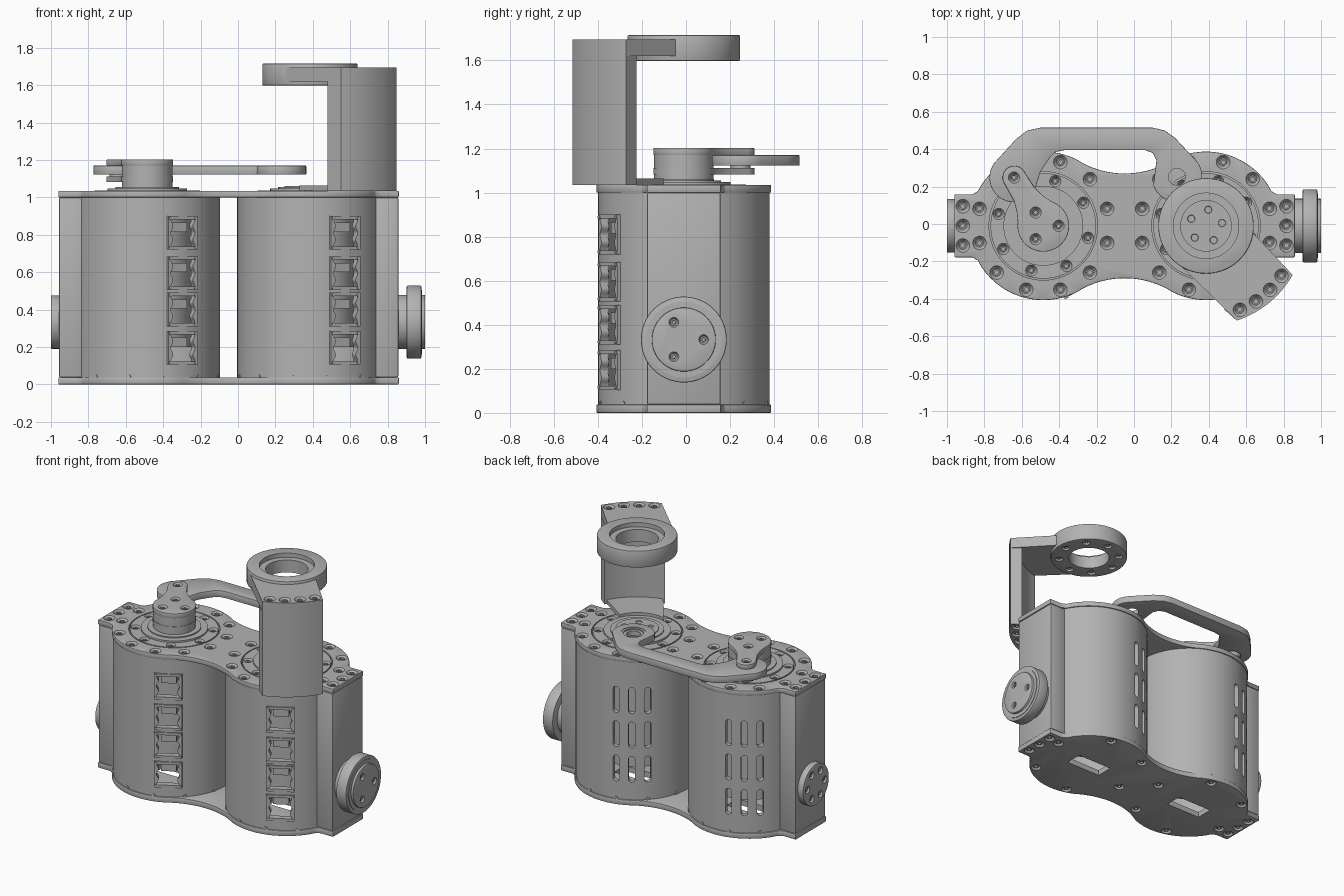
import bpy, bmesh
from math import sin, cos, pi, radians
from mathutils import Matrix, Vector

if "Cube" in bpy.data.objects:
    bpy.data.objects.remove(bpy.data.objects["Cube"])

grey = bpy.data.materials.new("machined grey")
grey.use_nodes = True
grey.diffuse_color = (0.45, 0.45, 0.45, 1)
grey.node_tree.nodes["Principled BSDF"].inputs["Base Color"].default_value = grey.diffuse_color

MID, HALF, R = -0.05, 0.435, 0.39
LEFT, RIGHT = MID - HALF, MID + HALF
AXIS_Y = -0.01          # both drum axes sit just in front of the centre
I = Matrix.Identity(4)


# ---- helpers ----
def arc(cx, cy, r, a0, a1, n=24):
    return [(cx + r * cos(radians(a0 + (a1 - a0) * i / n)),
             cy + r * sin(radians(a0 + (a1 - a0) * i / n))) for i in range(n + 1)]


def circle(cx, cy, r, n=64):
    return arc(cx, cy, r, 0, 360, n)[:-1]


def rect(w, h, cx=0, cy=0):
    return [(cx - w / 2, cy - h / 2), (cx + w / 2, cy - h / 2),
            (cx + w / 2, cy + h / 2), (cx - w / 2, cy + h / 2)]


def prism(bm, pts, z0, z1, m=I):
    lo = [bm.verts.new(m @ Vector((x, y, z0))) for x, y in pts]
    hi = [bm.verts.new(m @ Vector((x, y, z1))) for x, y in pts]
    bm.faces.new(lo[::-1])
    bm.faces.new(hi)
    for i in range(len(pts)):
        j = (i + 1) % len(pts)
        bm.faces.new((lo[i], lo[j], hi[j], hi[i]))


def finish(bm, name):
    bmesh.ops.recalc_face_normals(bm, faces=bm.faces)
    me = bpy.data.meshes.new(name)
    bm.to_mesh(me)
    bm.free()
    me.materials.append(grey)
    ob = bpy.data.objects.new(name, me)
    ob.location.y = AXIS_Y
    bpy.context.collection.objects.link(ob)
    return ob


def part(name, *prisms, m=I, bevel=0):
    bm = bmesh.new()
    for pts, z0, z1 in prisms:
        prism(bm, pts, z0, z1, m)
    ob = finish(bm, name)
    if bevel:
        mod = ob.modifiers.new("edge", "BEVEL")
        mod.width, mod.segments, mod.limit_method = bevel, 2, "ANGLE"
        apply(ob)
    return ob


def apply(ob):
    bpy.context.view_layer.objects.active = ob
    for mod in list(ob.modifiers):
        bpy.ops.object.modifier_apply(modifier=mod.name)


def cut(ob, bm):
    cutter = finish(bm, "cutter")
    mod = ob.modifiers.new("cut", "BOOLEAN")
    mod.operation, mod.object, mod.solver = "DIFFERENCE", cutter, "EXACT"
    apply(ob)
    bpy.data.objects.remove(cutter)


def cut_prisms(ob, *prisms):
    bm = bmesh.new()
    for pts, z0, z1 in prisms:
        prism(bm, pts, z0, z1)
    cut(ob, bm)


def screws(ob, name, pts, z, r, up=1, m=I):
    """Countersunk holes with socket heads sitting inside them."""
    holes, heads = bmesh.new(), bmesh.new()
    for x, y in pts:
        place = m @ Matrix.Translation((x, y, z)) @ Matrix.Diagonal((1, 1, up, 1))
        bmesh.ops.create_cone(holes, cap_ends=True, segments=20, radius1=r * .6, radius2=r * 1.04,
                              depth=.022, matrix=place @ Matrix.Translation((0, 0, -.01)))
        ring = [circle(x, y, r * k, 12) for k in (.5, .28)]
        rows = [[heads.verts.new(m @ Vector((*p, z - up * d))) for p in c]
                for c, d in ((ring[0], .022), (ring[0], .006), (ring[1], .006), (ring[1], .02))]
        for a, b in zip(rows, rows[1:]):
            for i in range(12):
                j = (i + 1) % 12
                heads.faces.new((a[i], a[j], b[j], b[i]))
        heads.faces.new(rows[3])
    cut(ob, holes)
    finish(heads, name)


def radial(cx, angle, z, r):
    """Frame on a drum: local x runs sideways, local y up, local z outward."""
    a = radians(angle)
    out, side = Vector((cos(a), sin(a), 0)), Vector((-sin(a), cos(a), 0))
    m = Matrix((side, Vector((0, 0, 1)), out)).transposed().to_4x4()
    return Matrix.Translation(Vector((cx, 0, z)) + out * r) @ m


# ---- top and bottom plates: two lobes, waist and end tabs ----
wr = 0.484
quarter = [(.91, .168), (.815, .168), (.785, .185)] + arc(HALF, 0, R + .007, 34, 118, 24)
waist = arc(0, wr + .28, wr, -61.5, -90, 8)
top_half = quarter + waist
top_half += [(-x, y) for x, y in top_half[-2::-1]]
outline = [(MID + x, y) for x, y in top_half]
outline += [(x, -y) for x, y in outline[::-1]]
bottom_plate = part("bottom_plate", (outline, 0, .038), bevel=.005)
top_plate = part("top_plate", (outline, 1.0, 1.035), bevel=.005)

tabs = [(MID + s * .865, y) for s in (-1, 1) for y in (-.105, 0, .105)]
lobes = [p for c in (LEFT, RIGHT) for p in arc(c, 0, .353, 15, 345, 11)]
cut_prisms(top_plate, *[(circle(c, 0, .29), .98, 1.1) for c in (LEFT, RIGHT)])
cut_prisms(bottom_plate, *[(rect(.27, .12, c), -.1, .1) for c in (LEFT, RIGHT)])
screws(top_plate, "top_plate_screws", tabs + lobes, 1.035, .036)
screws(bottom_plate, "bottom_plate_screws", tabs + lobes[::2], 0, .034, up=-1)

# ---- drums ----
WINDOWS = (.195, .4, .595, .81)
for side, c in (("right", LEFT), ("left", RIGHT)):
    drum = part(side + "_drum", (circle(c, 0, R, 96), .038, 1.0))
    cut_prisms(drum, (circle(c, 0, .355, 96), 0, 1.1))
    bm = bmesh.new()
    for z in WINDOWS:
        prism(bm, rect(.15, .16), -.1, .1, radial(c, -61, z, R))
    stadium = arc(0, .07, .021, 0, 180, 8) + arc(0, -.07, .021, 180, 360, 8)
    for z in (.25, .49, .73):
        for a in (105, 120, 135):
            prism(bm, stadium, -.1, .1, radial(c, a, z, R))
    cut(drum, bm)
    part(side + "_core", (circle(c, 0, .24), .2, 1.0))

    # window frames with gently waved side rails, corner pins and a socket block
    bm = bmesh.new()
    wave = [(.067 + .007 * cos(pi * t / 4), t * .009) for t in range(-8, 9)]
    for z in WINDOWS:
        m = radial(c, -61, z, R)
        for s in (-1, 1):
            prism(bm, rect(.18, .018, 0, s * .081), -.035, .006, m)
            rail = [(s * .09, -.072)] + [(s * x, y) for x, y in wave] + [(s * .09, .072)]
            prism(bm, rail, -.035, .004, m)
            for t in (-1, 1):
                prism(bm, circle(s * .077, t * .078, .009, 10), 0, .01, m)
        prism(bm, rect(.1, .05, 0, .03), -.1, -.04, m)
    finish(bm, side + "_window_frames")

    # pins round the drum foot
    bm = bmesh.new()
    for k in range(12):
        prism(bm, circle(0, 0, .014, 12), -.03, .004, radial(c, 15 + 30 * k, .04, R))
    finish(bm, side + "_foot_pins")

    # bearing seat and rotor on the top plate
    seat = part(side + "_bearing_seat", (circle(c, 0, .282), .99, 1.036))
    screws(seat, side + "_bearing_screws", arc(c, 0, .247, 30, 345, 7), 1.036, .03)
    part(side + "_rotor", (circle(c, 0, .213), 1.03, 1.048), (circle(c, 0, .17), 1.04, 1.056))

    # end block joining the plates
    s = 1 if c > MID else -1
    part(side + "_end_block", (rect(.142, .335, c + s * .401), .038, 1.0), bevel=.008)

# ---- round end fittings ----
right_end = radial(0, 180, .333, .95)
cap = part("right_end_cap", (circle(0, 0, .143), 0, .05), m=right_end, bevel=.005)
screws(cap, "right_end_cap_screws", arc(0, 0, .095, 0, 300, 5), .05, .024, m=right_end)
left_end = radial(0, 0, .333, .85)
part("left_end_wheel", (circle(0, 0, .195), .052, .13), m=left_end, bevel=.006)
part("left_end_rim", (circle(0, 0, .172), .12, .134), m=left_end)
hub = part("left_end_hub", (circle(0, 0, .145), 0, .15), m=left_end, bevel=.004)
screws(hub, "left_end_screws", arc(0, 0, .09, 0, 240, 2), .15, .022, m=left_end)

# ---- forked crank on the right drum ----
PIN_L, PIN_R = (-.641, .258), (.23, .262)
neck = [(.14, .082), (.2, .065)]
crank = (arc(0, 0, .138, 50, 310, 32) + [(x, -y) for x, y in neck]
         + arc(.302, 0, .062, -90, 90, 16) + neck[::-1])
turn = Matrix.Translation((LEFT, 0, 0)) @ Matrix.Rotation(radians(121), 4, "Z")
upper = part("crank_upper_arm", (crank, 1.17, 1.203), m=turn, bevel=.004)
screws(upper, "crank_screws", arc(LEFT, 0, .082, 0, 240, 2) + [PIN_L], 1.203, .03)
part("crank_lower_arm", (crank, 1.083, 1.112), m=turn)
part("crank_hub", (circle(LEFT, 0, .135), 1.05, 1.172))
part("crank_pin", (circle(*PIN_L, .045, 32), 1.1, 1.18))

# ---- connecting link ----
link_pts = (arc(*PIN_L, .132, 145, 325)
            + [(-.5, .29), (-.45, .365), (-.42, .395), (-.37, .405),
               (.06, .405), (.1, .39), (.12, .35)]
            + arc(*PIN_R, .135, 200, 400)
            + [(.22, .47), (.165, .51), (.1, .525), (-.5, .525), (-.57, .51), (-.63, .465)])
link = part("connecting_link", (link_pts, 1.122, 1.17), bevel=.004)
cut_prisms(link, (circle(*PIN_R, .08), 1.0, 1.3))
bearing = part("link_bearing", (circle(*PIN_R, .0805), 1.124, 1.166))
cut_prisms(bearing, (circle(*PIN_R, .045, 32), 1.0, 1.3))
cut_prisms(bearing, (circle(*PIN_R, .065, 32), 1.158, 1.3))

# ---- upright bracket over the left drum ----
front_arc = arc(RIGHT, 0, .532, -72, -29.5, 16)
screw_arc = arc(RIGHT, 0, .484, -68, -33.5, 3)
part("bracket_foot", (arc(RIGHT, 0, .46, -76, -30, 16) + arc(RIGHT, 0, .22, -25, -105, 16),
                      1.036, 1.064))
horn = part("bracket_horn", (circle(RIGHT, 0, .137), 1.05, 1.062))
screws(horn, "bracket_horn_screws", arc(RIGHT, 0, .087, 10, 298, 4), 1.062, .02)
wall = part("bracket_wall", (front_arc + arc(RIGHT, 0, .455, -28, -78, 16), 1.035, 1.625))
screws(wall, "bracket_wall_screws", screw_arc, 1.035, .034, up=-1)
arm = [(.2, -.165)] + front_arc + [(.62, -.02)]
top_arm = part("bracket_top_arm", (arm, 1.62, 1.695))
cut_prisms(top_arm, (circle(RIGHT, 0, .2), 1.5, 1.8))
screws(top_arm, "bracket_arm_screws", screw_arc, 1.695, .036)
ring = part("bracket_ring", (circle(RIGHT, 0, .255, 96), 1.598, 1.715), bevel=.005)
cut_prisms(ring, (circle(RIGHT, 0, .135), 1.5, 1.8))
cut_prisms(ring, (circle(RIGHT, 0, .175), 1.685, 1.8))
screws(ring, "bracket_ring_screws", arc(RIGHT, 0, .2, 0, 315, 7), 1.598, .026, up=-1)

# ---- smooth round surfaces, keep edges crisp ----
bpy.ops.object.select_all(action="DESELECT")
for ob in bpy.context.collection.objects:
    if ob.type == "MESH":
        ob.select_set(True)
        bpy.context.view_layer.objects.active = ob
bpy.ops.object.shade_smooth_by_angle(angle=radians(32))
